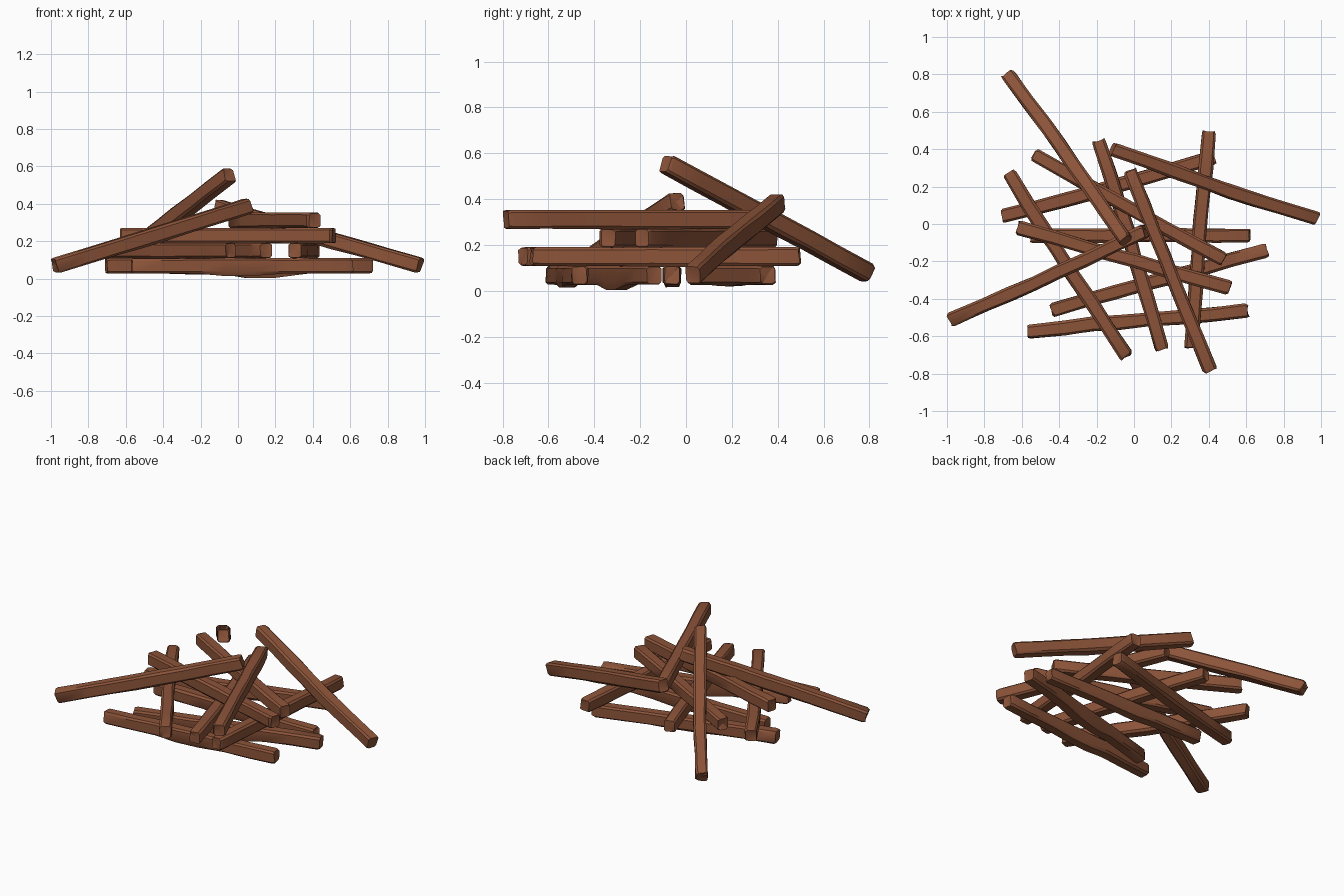
import bpy, bmesh, random
from mathutils import Vector

if "Cube" in bpy.data.objects:
    bpy.data.objects.remove(bpy.data.objects["Cube"])

wood = bpy.data.materials.new("brown wood")
wood.diffuse_color = (0.262, 0.088, 0.041, 1)
wood.use_nodes = True
wood.node_tree.nodes["Principled BSDF"].inputs["Base Color"].default_value = wood.diffuse_color

# start, end (centres of the end faces), sideways bow, lower bulge
L1, L2, L3, L4 = 0.068, 0.15, 0.23, 0.312
BEAMS = {
    "bottom_log_1": ((-.705, .04, L1), (.43, .355, L1), .008, .006),
    "bottom_log_2": ((-.555, -.065, L1), (.62, -.06, L1), -.004, .01),
    "bottom_log_3": ((-.44, -.465, L1), (.71, -.14, L1), -.006, .022),
    "bottom_log_4": ((-.57, -.575, L1), (.61, -.465, L1), -.006, .012),
    "second_log_1": ((-.67, .27, L2), (-.04, -.71, L2), .006, .004),
    "second_log_2": ((-.19, .445, L2), (.15, -.67, L2), -.008, .004),
    "second_log_3": ((.40, .495, L2), (.305, -.665, L2), .006, .004),
    "third_log_1": ((-.625, -.015, L3), (.515, -.34, L3), .006, .003),
    "third_log_2": ((-.535, .37, L3), (.48, -.19, L3), .004, .003),
    "top_log": ((-.02, .285, L4), (.41, -.785, L4), .004, .003),
    "leaning_log_left": ((-.98, -.51, .068), (.06, -.04, .39), .008, .004),
    "leaning_log_right": ((.975, .03, .07), (-.115, .40, .385), -.012, .004),
    "leaning_log_back": ((-.675, .795, .075), (-.045, -.09, .555), -.012, .004),
}
HW, HH, CH = .037, .041, .011          # half width, half height, chamfer
SECTION = [(HW, -HH + CH), (HW, HH - CH), (HW - CH, HH), (-HW + CH, HH),
           (-HW, HH - CH), (-HW, -HH + CH), (-HW + CH, -HH), (HW - CH, -HH)]
STEPS = [0, .012, .17, .30, .42, .55, .70, .84, .988, 1]


def beam(name, start, end, bow, bulge, seed):
    rnd = random.Random(seed)
    a, b = Vector(start), Vector(end)
    axis = (b - a).normalized()
    side = axis.cross(Vector((0, 0, 1))).normalized()
    up = side.cross(axis)
    bm = bmesh.new()
    rings = []
    for t in STEPS:
        tip = t in (0, 1)
        arch = 1 - abs(t - .35) / .65 if t > .35 else t / .35
        scale = .88 if tip else rnd.uniform(.97, 1.07)
        centre = a.lerp(b, t) + side * (bow * arch + (0 if tip else rnd.uniform(-.003, .003)))
        ring = []
        for u, v in SECTION:
            p = centre + side * (u * scale + rnd.uniform(-.002, .002))
            p += up * (v * (.9 if tip else 1) + rnd.uniform(-.001, .001))
            if v < -HH + .001 and abs(t - .5) < .1:
                p -= up * bulge
            if tip:
                p += axis * rnd.uniform(-.006, .006)
            ring.append(bm.verts.new(p))
        rings.append(ring)
    for r, s in zip(rings, rings[1:]):
        for i in range(8):
            j = (i + 1) % 8
            bm.faces.new((r[i], r[j], s[j], s[i]))
    # slightly hollow, rough end faces
    for ring, d in ((rings[0], axis), (rings[-1], -axis)):
        mid = sum((v.co for v in ring), Vector()) / 8
        c = bm.verts.new(mid + d * .006)
        for i in range(8):
            bm.faces.new((ring[i], ring[(i + 1) % 8], c))
    bmesh.ops.recalc_face_normals(bm, faces=bm.faces)
    mesh = bpy.data.meshes.new(name)
    bm.to_mesh(mesh)
    bm.free()
    mesh.materials.append(wood)
    ob = bpy.data.objects.new(name, mesh)
    bpy.context.collection.objects.link(ob)
    return ob


objs = [beam(n, *spec, seed=i + 3) for i, (n, spec) in enumerate(BEAMS.items())]
for ob in objs:
    ob.select_set(True)
bpy.context.view_layer.objects.active = objs[0]
bpy.ops.object.shade_smooth_by_angle(angle=0.6)
